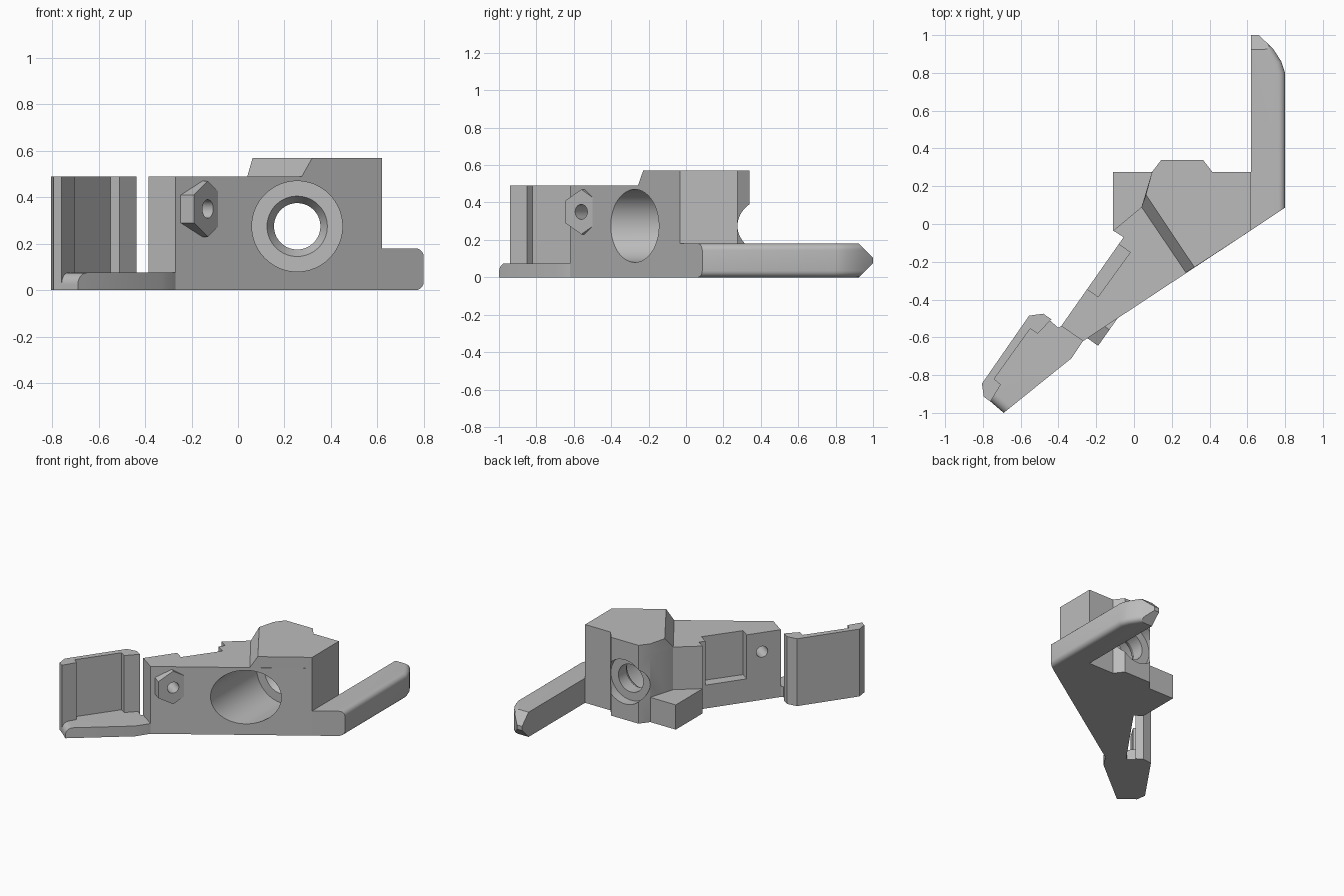
import bpy, bmesh, math
from mathutils import Vector

if "Cube" in bpy.data.objects:
    bpy.data.objects.remove(bpy.data.objects["Cube"])

grey = bpy.data.materials.new("plain_grey")
grey.use_nodes = True
grey.diffuse_color = (0.5, 0.5, 0.5, 1)
grey.node_tree.nodes["Principled BSDF"].inputs["Base Color"].default_value = (0.5, 0.5, 0.5, 1)


def finish(name, bm):
    bmesh.ops.recalc_face_normals(bm, faces=bm.faces)
    mesh = bpy.data.meshes.new(name)
    bm.to_mesh(mesh)
    bm.free()
    mesh.materials.append(grey)
    obj = bpy.data.objects.new(name, mesh)
    bpy.context.collection.objects.link(obj)
    return obj


def loft(lower, upper):
    """Closed solid between two matching rings of points."""
    bm = bmesh.new()
    a = [bm.verts.new(p) for p in lower]
    b = [bm.verts.new(p) for p in upper]
    bm.faces.new(a[::-1])
    bm.faces.new(b)
    for i in range(len(a)):
        j = (i + 1) % len(a)
        bm.faces.new((a[i], a[j], b[j], b[i]))
    bmesh.ops.recalc_face_normals(bm, faces=bm.faces)
    return bm


def prism(pts, z0, z1, top=None):
    return loft([(x, y, z0) for x, y in pts], [(x, y, z1) for x, y in top or pts])


def rod(p0, p1, r0, r1, sides=64):
    """Round or faceted bar with a corner pointing up."""
    p0, p1 = Vector(p0), Vector(p1)
    up = Vector((0, 0, 1))
    side = up.cross(p1 - p0).normalized()
    ring = [up * math.cos(t) + side * math.sin(t)
            for t in (2 * math.pi * i / sides for i in range(sides))]
    return loft([p0 + v * r0 for v in ring], [p1 + v * r1 for v in ring])


def cut(obj, cutters):
    for c in cutters:
        m = obj.modifiers.new("cut", 'BOOLEAN')
        m.operation, m.solver, m.object = 'DIFFERENCE', 'EXACT', c
    bpy.context.view_layer.update()
    result = bpy.data.meshes.new_from_object(
        obj.evaluated_get(bpy.context.evaluated_depsgraph_get()))
    obj.modifiers.clear()
    obj.data = result


# Main body, with the tall block's rear outline shared by its cap
rear = [(.62, -.033), (.62, .275), (.415, .275), (.365, .34), (.145, .34), (.095, .275)]
body = finish("main_body", prism(
    [(-.27, -.62)] + rear + [(.04, .09), (-.11, -.035), (-.055, -.07), (-.385, -.54)], 0, .49))
cap = finish("raised_cap", prism(
    [(.04, .09), (.275, -.257)] + rear, .49, .57, [(.063, .155), (.32, -.229)] + rear))
block = finish("low_rear_block", prism(
    [(-.11, -.035), (.04, .09), (.095, .275), (-.11, .275)], 0, .18))

# Hexagonal boss on the front
axis = Vector((.816, -.578, 0))
tip = Vector((-.13, -.56, .35))
boss = finish("hex_boss", rod(tip - axis * .1, tip, .12, .12, 6))

# Cutters: stepped bore, screw hole and rear pocket
cx, cz = .255, .275


def bore(name, y0, y1, r0, r1):
    return finish(name, rod((cx, y0, cz), (cx, y1, cz), r0, r1))


bores = [bore("front_bore_cutter", -.6, .13, .195, .195),
         bore("cone_cutter", .12, .18, .136, .1),
         bore("through_cutter", .1, .5, .1, .1),
         bore("rear_bore_cutter", .27, .5, .16, .16)]
screw = finish("screw_cutter", rod(tip + axis * .1, tip - axis * .6, .04, .04, 32))
pocket = finish("pocket_cutter", prism(
    [(-.02, -.15), (-.12, -.08), (-.29, -.315), (-.19, -.385)], .17, .6))
cut(body, bores + [screw, pocket])
cut(boss, [screw])
for c in bores + [screw, pocket]:
    bpy.data.objects.remove(c)

# Side arm with rounded outer edges and a wedge tip
bm = prism([(.62, -.033), (.8, .087), (.8, .8), (.78, .86), (.735, .93), (.66, 1), (.62, 1)], 0, .18)
outer = [e for e in bm.edges
         if abs(e.verts[0].co.z - e.verts[1].co.z) < .01 and min(v.co.x for v in e.verts) > .65]
bmesh.ops.bevel(bm, geom=outer, offset=.035, segments=5, profile=.5, affect='EDGES')
for z, nz in ((.18, .075), (0, -.075)):
    bmesh.ops.bisect_plane(bm, geom=bm.verts[:] + bm.edges[:] + bm.faces[:],
                           plane_co=(0, .925, z), plane_no=(0, .075, nz), clear_outer=True)
    bmesh.ops.holes_fill(bm, edges=[e for e in bm.edges if e.is_boundary], sides=0)
arm = finish("side_arm", bm)

# Thin flexible plate with a rounded lip at its end
bm = prism([(-.27, -.62), (-.33, -.71), (-.69, -1), (-.76, -.94), (-.72, -.86), (-.77, -.83),
            (-.55, -.51), (-.48, -.49), (-.44, -.515), (-.4, -.55), (-.385, -.54)], 0, .075)
lip = [e for e in bm.edges if all(v.co.y < -.9 and v.co.z > .05 for v in e.verts)]
bmesh.ops.bevel(bm, geom=lip, offset=.05, segments=6, profile=.5, affect='EDGES')
plate = finish("flexible_plate", bm)

# Upright latch wall with hooked ends
latch = finish("latch_wall", prism(
    [(-.76, -.94), (-.705, -.85), (-.74, -.82), (-.55, -.555), (-.51, -.58), (-.437, -.505),
     (-.48, -.475), (-.555, -.485), (-.805, -.845), (-.795, -.915)], 0, .49))

# Smooth the round surfaces, keep corners sharp
bpy.ops.object.select_all(action='DESELECT')
for obj in (body, cap, block, boss, arm, plate, latch):
    obj.select_set(True)
    bpy.context.view_layer.objects.active = obj
bpy.ops.object.shade_smooth_by_angle(angle=math.radians(25))
